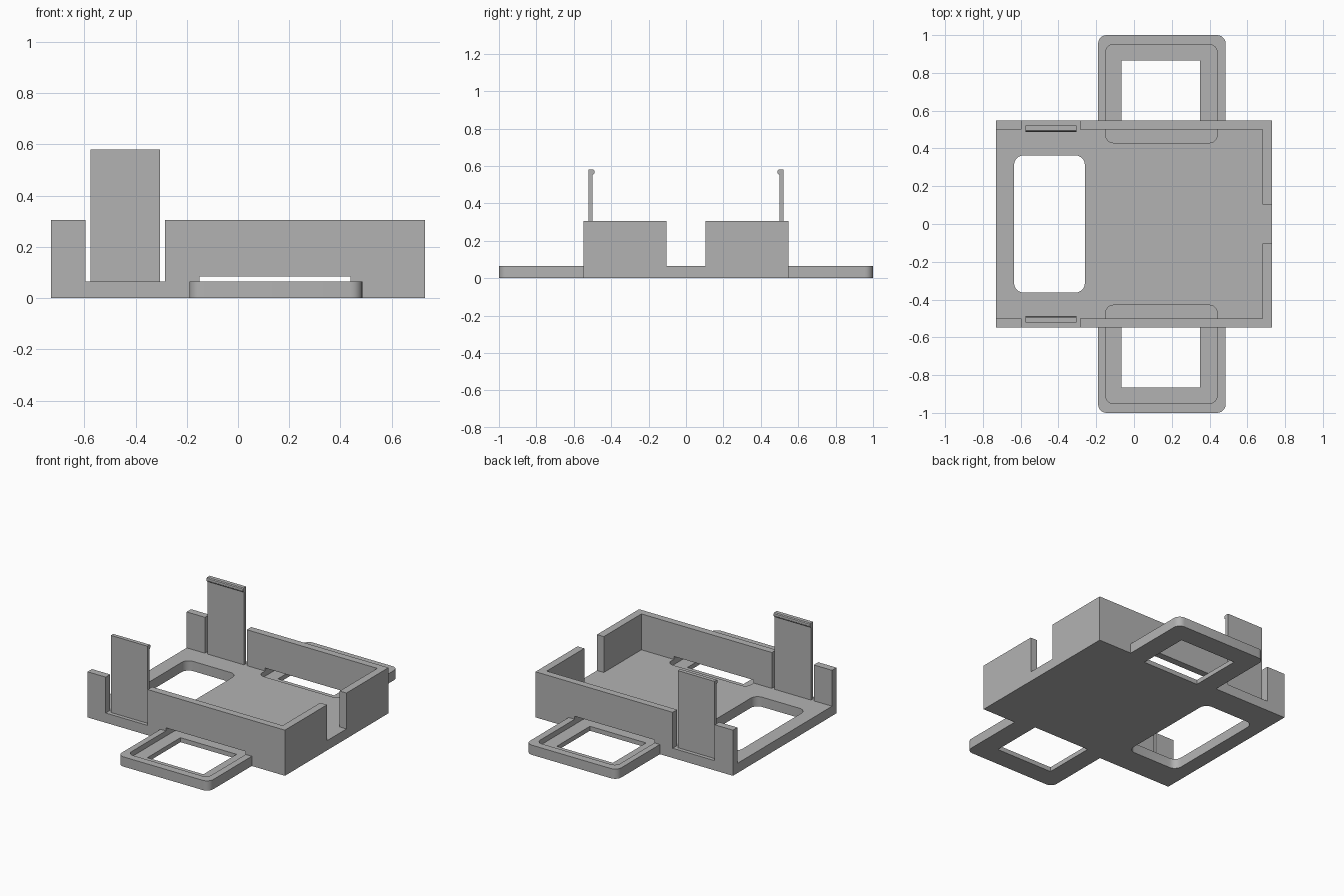
import bpy
import bmesh
import math

if "Cube" in bpy.data.objects:
    bpy.data.objects.remove(bpy.data.objects["Cube"], do_unlink=True)

grey = bpy.data.materials.new("plain grey")
grey.use_nodes = True
grey.diffuse_color = (0.45, 0.45, 0.45, 1)
grey.node_tree.nodes["Principled BSDF"].inputs["Base Color"].default_value = grey.diffuse_color


def prism(name, points, depth):
    """Solid from a 3D outline, pushed along the depth vector."""
    bm = bmesh.new()
    face = bm.faces.new([bm.verts.new(p) for p in points])
    out = bmesh.ops.extrude_face_region(bm, geom=[face])
    bmesh.ops.translate(bm, vec=depth, verts=[v for v in out["geom"] if isinstance(v, bmesh.types.BMVert)])
    bmesh.ops.recalc_face_normals(bm, faces=bm.faces)
    mesh = bpy.data.meshes.new(name)
    bm.to_mesh(mesh)
    bm.free()
    mesh.materials.append(grey)
    obj = bpy.data.objects.new(name, mesh)
    bpy.context.collection.objects.link(obj)
    return obj


def slab(name, x0, x1, y0, y1, z0, z1, r=0.0, steps=6):
    """Upright block, with rounded corners when r is given."""
    if r == 0:
        pts = [(x0, y0, z0), (x1, y0, z0), (x1, y1, z0), (x0, y1, z0)]
    else:
        pts = []
        centres = [(x1 - r, y1 - r), (x0 + r, y1 - r), (x0 + r, y0 + r), (x1 - r, y0 + r)]
        for i, (cx, cy) in enumerate(centres):
            for k in range(steps + 1):
                a = math.pi / 2 * (i + k / steps)
                pts.append((cx + r * math.cos(a), cy + r * math.sin(a), z0))
    return prism(name, pts, (0, 0, z1 - z0))


def select_only(obj):
    bpy.ops.object.select_all(action="DESELECT")
    obj.select_set(True)
    bpy.context.view_layer.objects.active = obj


def combine(target, tool, operation="DIFFERENCE"):
    mod = target.modifiers.new("combine", "BOOLEAN")
    mod.operation = operation
    mod.solver = "EXACT"
    mod.object = tool
    select_only(target)
    bpy.ops.object.modifier_apply(modifier=mod.name)
    bpy.data.objects.remove(tool, do_unlink=True)


FLOOR = 0.065

# Tray: floor with two long walls and a split end wall
tray = slab("tray", -0.73, 0.73, -0.547, 0.547, 0, 0.305)
combine(tray, slab("interior", -0.9, 0.68, -0.5, 0.5, FLOOR, 0.5))
combine(tray, slab("end_gap", 0.6, 0.9, -0.103, 0.103, FLOOR, 0.5))
combine(tray, slab("clip_slots", -0.595, -0.285, -0.7, 0.7, FLOOR, 0.5))

# Strap loops on both long sides
combine(tray, slab("loops", -0.19, 0.485, -1, 1, 0, FLOOR, 0.045), "UNION")
for s in (-1, 1):
    near, far = sorted((s * 0.43, s * 0.95))
    combine(tray, slab("loop_recess", -0.15, 0.44, near, far, 0.03, 0.085, 0.04))
    near, far = sorted((s * 0.515, s * 0.865))
    combine(tray, slab("loop_hole", -0.065, 0.35, near, far, -0.1, 0.06))

# Rounded window through the floor
combine(tray, slab("floor_window", -0.635, -0.26, -0.363, 0.363, -0.1, 0.2, 0.05))

# Upright clips with a small inward hook
hook = [(0.522, 0.06), (0.522, 0.58), (0.496, 0.58), (0.49, 0.575),
        (0.488, 0.567), (0.49, 0.559), (0.499, 0.55), (0.499, 0.06)]
clips = [prism(name, [(-0.575, s * y, z) for y, z in hook], (0.27, 0, 0))
         for name, s in (("front_clip", -1), ("back_clip", 1))]

for obj in [tray] + clips:
    select_only(obj)
    bpy.ops.object.shade_smooth_by_angle(angle=math.radians(30))
